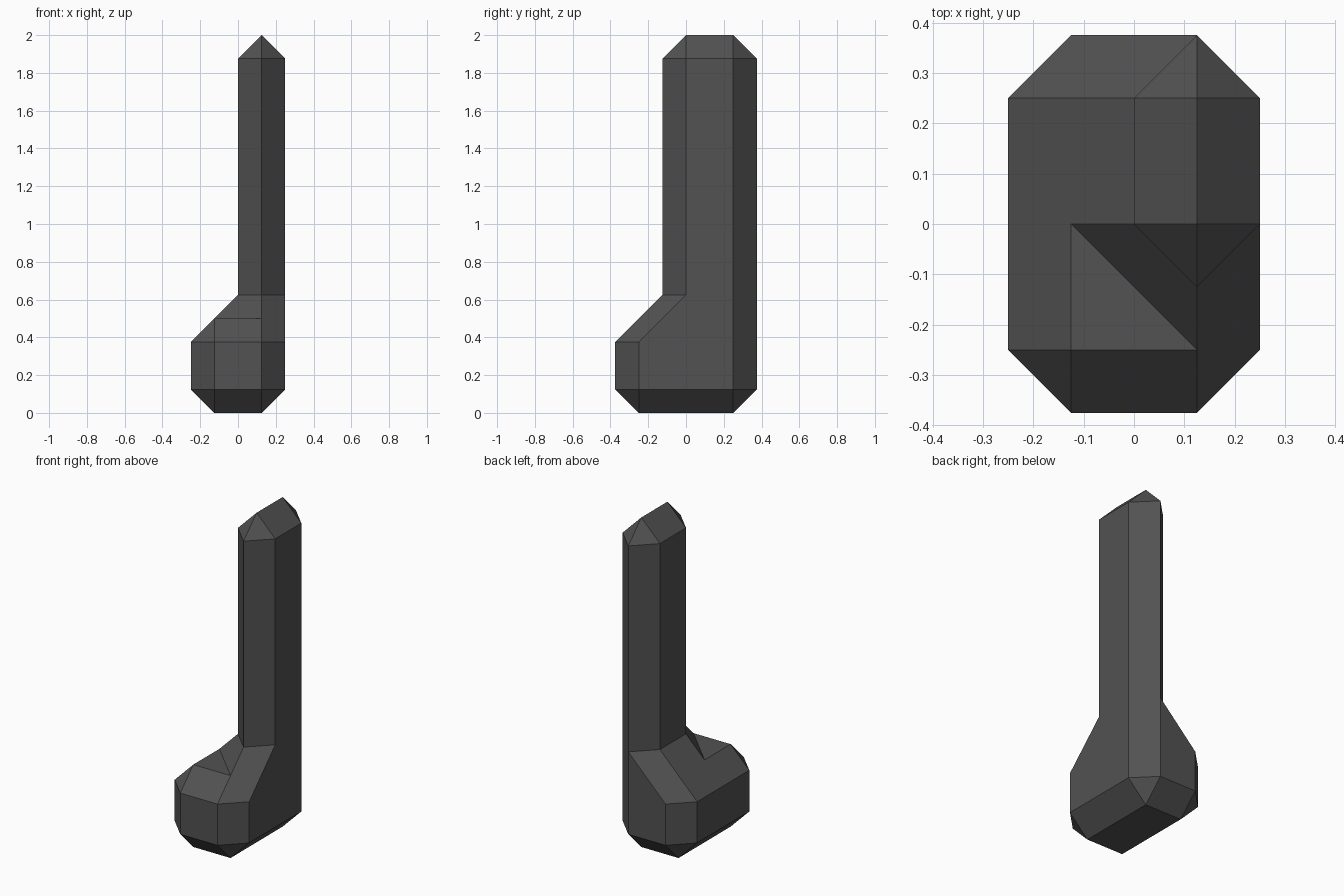
import bpy, bmesh
from itertools import product
from mathutils import Vector

if "Cube" in bpy.data.objects:
    bpy.data.objects.remove(bpy.data.objects["Cube"])

STEP = 0.25
ORIGIN = Vector((-0.125, -0.25, 0.125))

# Solid grid points: a 2 x 3 x 2 foot with a 1 x 2 column rising from its back right
foot = set(product(range(2), range(3), range(2)))
column = set(product([1], [1, 2], range(8)))
solid = foot | column


def cell_faces(cell):
    """Cut one grid cell halfway between its solid and empty corners."""
    corners = [tuple(c + d for c, d in zip(cell, o)) for o in product((0, 1), repeat=3)]
    inside = [c for c in corners if c in solid]
    outside = [c for c in corners if c not in solid]
    if not inside or not outside:
        return []
    cuts = [(Vector(a) + Vector(b)) / 2 for a in inside for b in outside
            if sum(abs(p - q) for p, q in zip(a, b)) == 1]
    side = inside if len(inside) <= 4 else outside
    hull = bmesh.new()
    cut_verts = {hull.verts.new(p) for p in cuts}
    for c in side:
        hull.verts.new(c)
    bmesh.ops.convex_hull(hull, input=hull.verts[:])
    faces = [[v.co.copy() for v in f.verts] for f in hull.faces
             if all(v in cut_verts for v in f.verts)]
    hull.free()
    return faces


# Chamfered body assembled from all cells
bm = bmesh.new()
for cell in product(range(-1, 2), range(-1, 3), range(-1, 8)):
    for pts in cell_faces(cell):
        bm.faces.new([bm.verts.new(ORIGIN + p * STEP) for p in pts])
bmesh.ops.remove_doubles(bm, verts=bm.verts[:], dist=0.001)
bmesh.ops.dissolve_limit(bm, angle_limit=0.01, verts=bm.verts[:], edges=bm.edges[:])
bmesh.ops.recalc_face_normals(bm, faces=bm.faces[:])

mesh = bpy.data.meshes.new("footed_post")
bm.to_mesh(mesh)
bm.free()

# Single dark grey colour
grey = bpy.data.materials.new("dark_grey")
grey.diffuse_color = (0.085, 0.085, 0.085, 1)
grey.use_nodes = True
grey.node_tree.nodes["Principled BSDF"].inputs["Base Color"].default_value = grey.diffuse_color
mesh.materials.append(grey)
post = bpy.data.objects.new("footed_post", mesh)
bpy.context.collection.objects.link(post)
